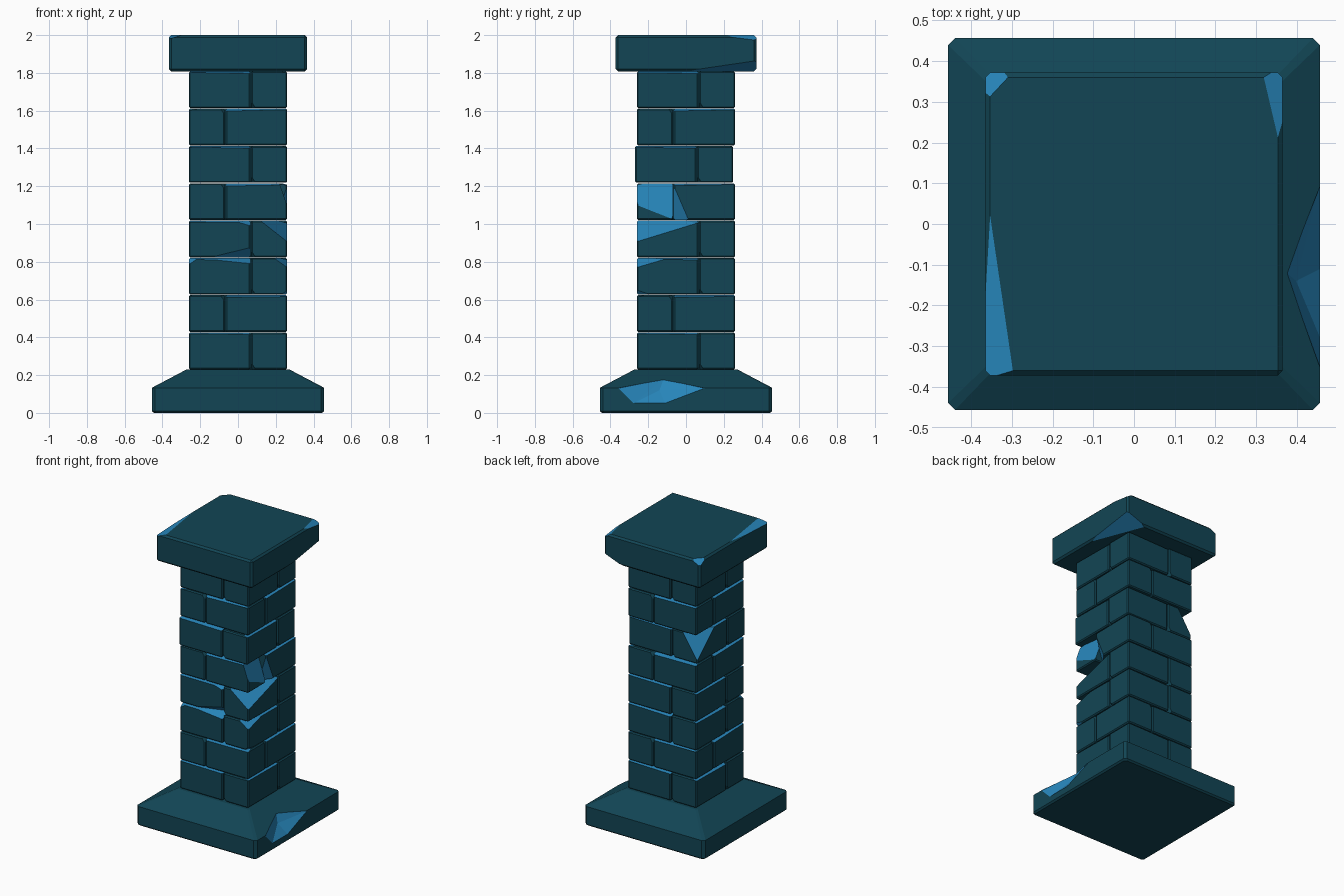
import bpy, bmesh, math, random
from mathutils import Vector, Matrix

if "Cube" in bpy.data.objects:
    bpy.data.objects.remove(bpy.data.objects["Cube"])

random.seed(4)


def material(name, rgb):
    m = bpy.data.materials.new(name)
    m.diffuse_color = (*rgb, 1)
    m.use_nodes = True
    m.node_tree.nodes["Principled BSDF"].inputs["Base Color"].default_value = m.diffuse_color
    return m


MATS = [material("dark teal stone", (0.006, 0.06, 0.09)),
        material("blue broken stone", (0.02, 0.235, 0.49))]


def finish(bm, name):
    bmesh.ops.recalc_face_normals(bm, faces=bm.faces)
    me = bpy.data.meshes.new(name)
    bm.to_mesh(me)
    bm.free()
    for m in MATS:
        me.materials.append(m)
    ob = bpy.data.objects.new(name, me)
    bpy.context.collection.objects.link(ob)
    return ob


def block(x0, x1, y0, y1, z0, z1, bevel):
    bm = bmesh.new()
    bmesh.ops.create_cube(bm, size=1)
    for v in bm.verts:
        v.co = Vector(((x0 + x1) / 2 + v.co.x * (x1 - x0),
                       (y0 + y1) / 2 + v.co.y * (y1 - y0),
                       (z0 + z1) / 2 + v.co.z * (z1 - z0)))
    bmesh.ops.bevel(bm, geom=bm.edges[:], offset=bevel, segments=1,
                    affect='EDGES', profile=0.5)
    return bm


def chip(bm, a, b, c, mat=1):
    """Slice off the corner beyond the plane a, b, c and cap it."""
    a, b, c = Vector(a), Vector(b), Vector(c)
    n = (b - a).cross(c - a).normalized()
    mid = sum((v.co for v in bm.verts), Vector()) / len(bm.verts)
    if n.dot(mid - a) > 0:
        n = -n
    r = bmesh.ops.bisect_plane(bm, geom=bm.verts[:] + bm.edges[:] + bm.faces[:],
                               plane_co=a, plane_no=n, clear_outer=True)
    edges = [e for e in r["geom_cut"] if isinstance(e, bmesh.types.BMEdge)]
    if edges:
        for f in bmesh.ops.holes_fill(bm, edges=edges, sides=0)["faces"]:
            f.material_index = mat


# Base: square plinth with sloped top
bm = bmesh.new()
rings = []
for h, c, z in ((0.445, 0.015, 0), (0.456, 0.017, 0.01), (0.456, 0.017, 0.133),
                (0.272, 0.01, 0.23)):
    pts = []
    for sx, sy in ((1, -1), (1, 1), (-1, 1), (-1, -1)):
        pair = [(sx * (h - c), sy * h, z), (sx * h, sy * (h - c), z)]
        pts += pair if sx * sy < 0 else pair[::-1]
    rings.append([bm.verts.new(p) for p in pts])
for lo, hi in zip(rings, rings[1:]):
    for i in range(8):
        j = (i + 1) % 8
        bm.faces.new((lo[i], lo[j], hi[j], hi[i]))
bm.faces.new(rings[0][::-1])
bm.faces.new(rings[-1])
base = finish(bm, "base")

# Broken notch on the right side of the base
bm = bmesh.new()
for p in ((0.457, -0.36, 0.13), (0.457, -0.28, 0.05), (0.457, -0.11, 0.05),
          (0.457, 0.10, 0.13), (0.375, -0.12, 0.178), (0.398, -0.14, 0.12),
          (0.75, -0.13, 0.35), (0.75, -0.13, 0.08)):
    bm.verts.new(p)
bmesh.ops.convex_hull(bm, input=bm.verts[:])
for f in bm.faces:
    f.material_index = 1
cutter = finish(bm, "notch_cutter")
cutter.hide_render = True
mod = base.modifiers.new("notch", 'BOOLEAN')
mod.operation = 'DIFFERENCE'
mod.solver = 'EXACT'
mod.object = cutter
bpy.context.view_layer.objects.active = base
bpy.ops.object.modifier_apply(modifier=mod.name)
bpy.data.objects.remove(cutter)

# Individual breaks, keyed by (row, side); side 0 front, 1 right, 2 back, 3 left
BREAKS = {
    (4, 0): [((0.22, -0.26, 1.215), (0.26, -0.26, 1.10), (0.26, -0.07, 1.025))],
    (4, 1): [((0.26, -0.07, 1.215), (0.26, 0.01, 1.03), (0.20, -0.07, 1.03))],
    (3, 1): [((0.26, -0.07, 0.965), (0.26, 0.06, 1.005), (0.19, -0.07, 1.02))],
    (3, 0): [((-0.12, -0.26, 0.83), (0.065, -0.26, 0.875), (0.065, -0.20, 0.83)),
             ((0.0, -0.26, 1.01), (0.065, -0.26, 0.99), (0.065, -0.2, 1.02))],
    (2, 0): [((-0.26, -0.26, 0.785), (-0.21, -0.26, 0.82), (-0.26, -0.2, 0.82)),
             ((-0.2, -0.26, 0.818), (0.065, -0.26, 0.79), (0.065, -0.19, 0.82))],
    (2, 1): [((0.26, -0.26, 0.77), (0.26, -0.09, 0.82), (0.19, -0.26, 0.82)),
             ((0.26, -0.26, 0.65), (0.26, -0.2, 0.63), (0.235, -0.26, 0.63))],
    (5, 3): [((-0.26, 0.09, 1.38), (-0.17, 0.25, 1.38), (-0.26, 0.25, 1.24))],
    (6, 3): [((-0.26, 0.18, 1.60), (-0.26, 0.26, 1.585), (-0.22, 0.26, 1.61))],
}

# Shaft: eight courses of four bricks laid as a pinwheel
H, S, ROW = 0.26, 0.067, 0.1975
for row, hand in enumerate((1, -1, 1, 1, -1, 1, -1, 1)):
    z0 = 0.23 + row * ROW
    z1 = z0 + ROW
    for side in range(4):
        bm = block(-H, S - 0.002, -H, -S - 0.002, z0 + 0.001, z1 - 0.002, 0.007)
        # worn top edge, and a small knock at the end by the joint
        d1, d2 = random.uniform(0.006, 0.011), random.uniform(0.011, 0.018)
        chip(bm, (-H, -H, z1 - d1), (S, -H, z1 - d2), (S, -H + 0.05, z1 - 0.002))
        e, up = (z0, 1) if hand > 0 else (z1, -1)
        chip(bm, (-H, -S - 0.028, e), (-H, -S, e + up * 0.04),
             (-H + 0.04, -S, e), 0)
        bmesh.ops.transform(bm, verts=bm.verts[:], matrix=Matrix.Rotation(
            side * math.pi / 2, 4, 'Z') @ Matrix.Diagonal((hand, 1, 1, 1)))
        if row == 5:  # this course sits slightly forward
            bmesh.ops.translate(bm, verts=bm.verts[:], vec=(0, -0.01, 0))
        for planes in BREAKS.get((row, side), []):
            chip(bm, *planes)
        finish(bm, f"brick_{row + 1}_{('front', 'right', 'back', 'left')[side]}")

# Cap slab with broken edges
X, Y = 0.365, 0.375
bm = block(-X, X, -Y + 0.003, Y - 0.003, 1.808, 2.0, 0.012)
chip(bm, (-X, 0.30, 2), (-0.295, Y, 2), (-X, Y, 1.96))
chip(bm, (0.315, Y, 2), (0.363, 0.17, 2), (X, Y, 1.972))
chip(bm, (-X + 0.015, 0.0, 2), (-0.295, -Y, 2), (-X, -Y, 1.98))
chip(bm, (X, 0.0, 1.81), (X, Y, 1.865), (0.22, Y, 1.81))
finish(bm, "cap")
